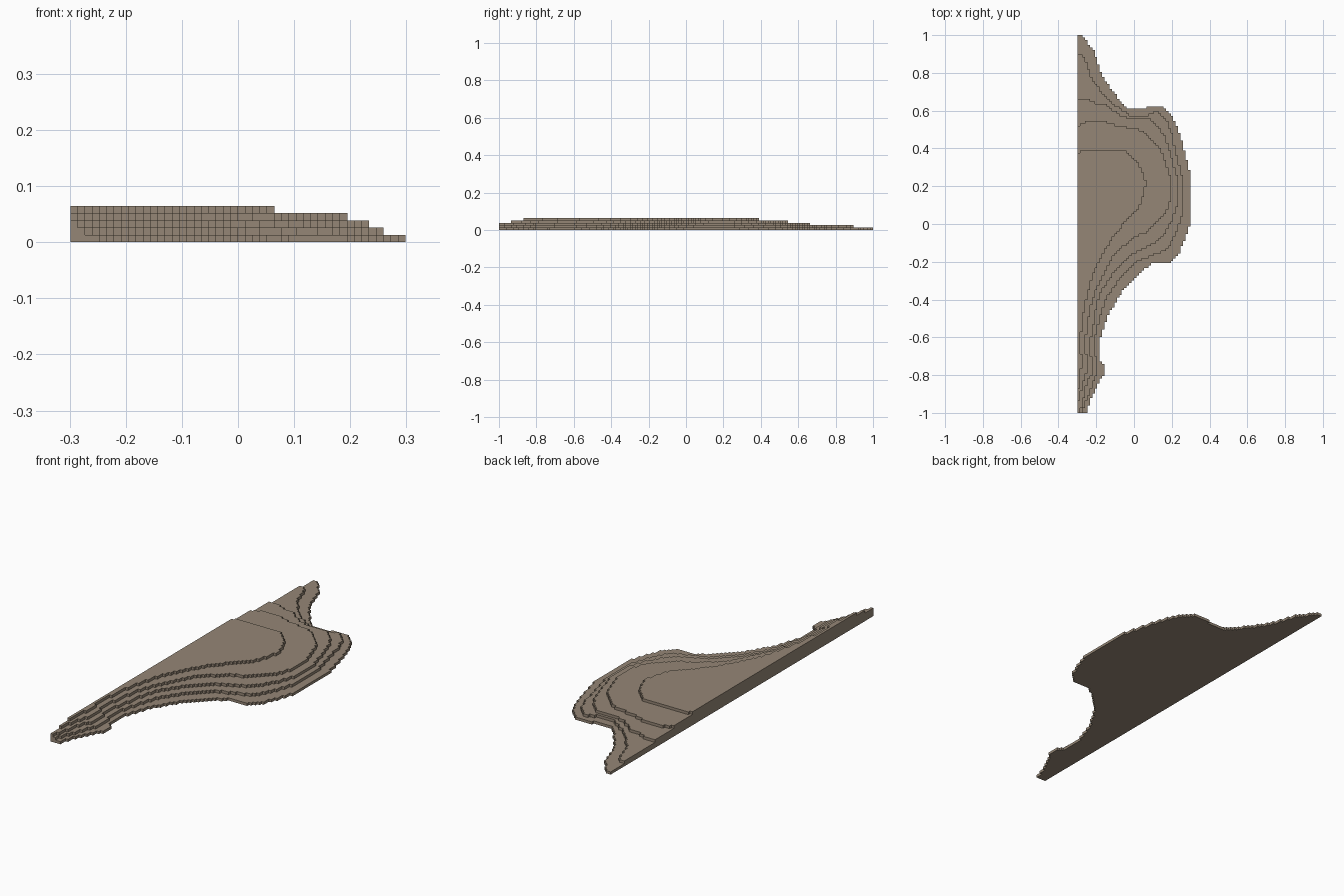
import bpy
import bmesh
import math

CELL = 2 / 154          # side of one square block
ROWS = 77               # rows on each side of the middle
COLUMNS = 46            # blocks across the widest layer

default_cube = bpy.data.objects.get("Cube")
if default_cube:
    bpy.data.objects.remove(default_cube, do_unlink=True)


def make_material(name, colour):
    material = bpy.data.materials.new(name)
    material.use_nodes = True
    material.diffuse_color = colour
    material.node_tree.nodes["Principled BSDF"].inputs["Base Color"].default_value = colour
    return material


def filled_cells(outline):
    """Yield the (column, row) of each block whose centre is inside the outline."""
    edges = list(zip(outline, outline[1:] + outline[:1]))
    for row in range(-ROWS, ROWS):
        middle = row + 0.5
        crossings = sorted(
            ax + (bx - ax) * (middle - ay) / (by - ay)
            for (ax, ay), (bx, by) in edges
            if (ay > middle) != (by > middle)
        )
        for start, end in zip(crossings[::2], crossings[1::2]):
            for column in range(COLUMNS):
                if start <= column + 0.5 < end:
                    yield column, row


def add_layer(name, level, outline, material):
    """Build one flat, block-edged terrace of the stack."""
    bm = bmesh.new()
    corners = {}

    def corner(column, row):
        if (column, row) not in corners:
            x = (column - COLUMNS / 2) * CELL
            corners[column, row] = bm.verts.new((x, row * CELL, level * CELL))
        return corners[column, row]

    for c, r in filled_cells(outline):
        bm.faces.new((corner(c, r), corner(c + 1, r),
                      corner(c + 1, r + 1), corner(c, r + 1)))

    # Raise the footprint into a solid slab, then merge the flat faces
    raised = bmesh.ops.extrude_face_region(bm, geom=bm.faces[:], use_keep_orig=True)
    top = [item for item in raised["geom"] if isinstance(item, bmesh.types.BMVert)]
    bmesh.ops.translate(bm, verts=top, vec=(0, 0, CELL))
    bmesh.ops.recalc_face_normals(bm, faces=bm.faces[:])
    bmesh.ops.dissolve_limit(bm, angle_limit=math.radians(1),
                             verts=bm.verts[:], edges=bm.edges[:])

    mesh = bpy.data.meshes.new(name)
    bm.to_mesh(mesh)
    bm.free()
    mesh.materials.append(material)
    layer = bpy.data.objects.new(name, mesh)
    bpy.context.collection.objects.link(layer)
    return layer


# Contours in block units: column from the straight edge, row from the middle
base_contour = [
    (0, 77), (2, 77), (4, 74), (6.5, 71), (8, 66), (10, 61), (13, 56),
    (16.5, 51.5), (20.5, 47), (28, 47), (29, 48), (34, 48), (38, 45), (41, 39),
    (43.5, 30), (46, 20), (46, 0), (44, -6), (41, -13), (38, -16), (31, -16),
    (25, -20), (18, -28), (13, -36), (10, -44), (9, -48), (9, -55), (11, -57),
    (11, -62), (9, -64), (7, -68), (5, -72), (4, -77), (0, -77),
]
lower_contour = [
    (0, 69), (2, 69), (3.5, 66), (6, 59), (9, 55), (12, 51), (18, 46.5),
    (21.5, 44.5), (29, 44.5), (32, 46), (34, 45), (36.5, 42), (38.5, 37),
    (40, 30), (43, 18), (43, 4), (41, -2), (38, -8), (36, -11), (30, -13),
    (25, -15), (20, -19), (16, -24), (12, -30), (9.5, -37), (7.5, -45),
    (6.5, -51), (8, -56), (8, -61), (6.5, -64), (4, -71), (2, -77), (0, -77),
]
middle_contour = [
    (0, 51), (4, 51), (7, 49.5), (11, 49), (14, 46.5), (18, 44), (22, 43),
    (29, 43), (32, 41), (35.5, 36), (37.5, 30), (41, 18), (41, 8), (39, 2),
    (36, -3), (33, -7), (27, -10), (23, -12), (19, -16), (14, -21), (10, -27),
    (8, -32), (7, -39), (5, -48), (5, -51), (6, -57), (6, -61), (4, -64),
    (3, -69), (1, -77), (0, -77),
]
upper_contour = [
    (0, 40), (4, 42), (11, 42), (17, 40), (24, 39), (28, 37), (32, 33),
    (34.5, 29), (38, 18), (38, 10), (36, 5), (29, -3), (24, -5), (19, -9),
    (14, -14), (11, -20), (8, -26), (5.5, -33), (4, -41), (3, -49), (4, -56),
    (4, -60), (2, -65), (1, -72), (0, -72),
]
summit_contour = [
    (0, 29), (2, 30), (19, 30), (24, 26), (26, 22), (28, 17), (27, 12),
    (25, 7), (22, 3), (18, -1), (14, -6), (9, -15), (6, -21), (4, -29),
    (2, -39), (1, -49), (2, -57), (1, -62), (1, -67), (0, -67),
]

# Stack the terraces from the ground up
stone_brown = make_material("stone_brown", (0.30, 0.24, 0.18, 1))
terraces = {
    "base_layer": base_contour,
    "lower_layer": lower_contour,
    "middle_layer": middle_contour,
    "upper_layer": upper_contour,
    "summit_layer": summit_contour,
}
for level, (name, contour) in enumerate(terraces.items()):
    add_layer(name, level, contour, stone_brown)
